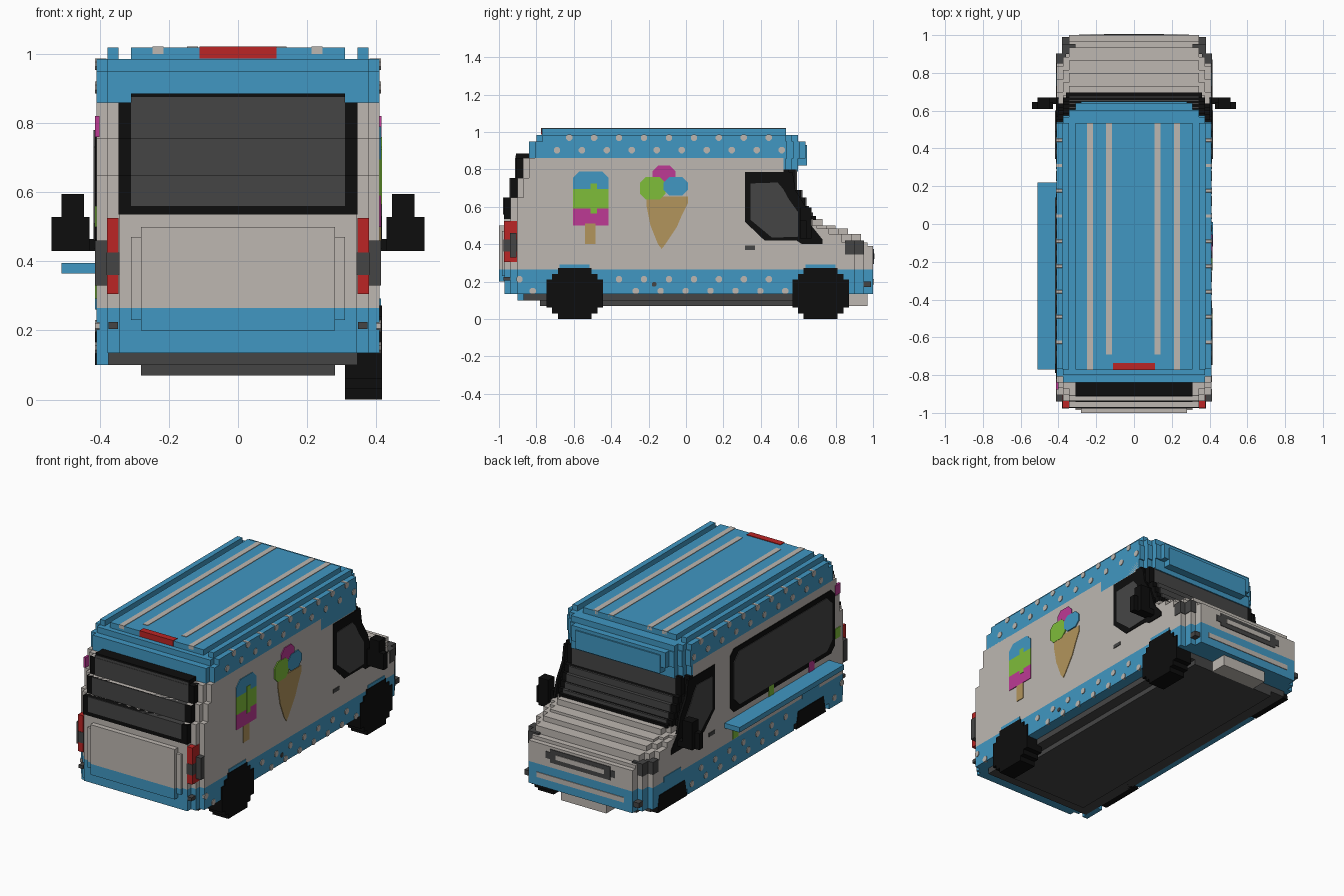
import bpy, bmesh, math

cube = bpy.data.objects.get("Cube")
if cube:
    bpy.data.objects.remove(cube, do_unlink=True)


def material(name, r, g, b):
    m = bpy.data.materials.new(name)
    m.diffuse_color = (r, g, b, 1)
    m.use_nodes = True
    m.node_tree.nodes["Principled BSDF"].inputs["Base Color"].default_value = (r, g, b, 1)
    return m


BLUE = material("sky blue", .052, .31, .54)
WHITE = material("warm white", .51, .475, .44)
DARK = material("dark grey", .06, .06, .06)
BLACK = material("black", .004, .004, .004)
RED = material("red", .5, .018, .018)
GREEN = material("lime green", .21, .51, .042)
PINK = material("magenta", .51, .042, .3)
TAN = material("waffle tan", .45, .3, .107)


def prism(name, pts, axis, a, b, mat):
    """Extrude a 2D outline along an axis, from a to b."""
    place = {"x": lambda p, t: (t, p[0], p[1]),
             "y": lambda p, t: (p[0], t, p[1]),
             "z": lambda p, t: (p[0], p[1], t)}[axis]
    bm = bmesh.new()
    lo = [bm.verts.new(place(p, a)) for p in pts]
    hi = [bm.verts.new(place(p, b)) for p in pts]
    bm.faces.new(lo)
    bm.faces.new(hi)
    n = len(pts)
    for i in range(n):
        j = (i + 1) % n
        bm.faces.new((lo[i], lo[j], hi[j], hi[i]))
    bmesh.ops.recalc_face_normals(bm, faces=bm.faces)
    me = bpy.data.meshes.new(name)
    bm.to_mesh(me)
    bm.free()
    me.materials.append(mat)
    ob = bpy.data.objects.new(name, me)
    bpy.context.collection.objects.link(ob)
    return ob


def box(name, x0, x1, y0, y1, z0, z1, mat):
    return prism(name, [(x0, y0), (x1, y0), (x1, y1), (x0, y1)], "z", z0, z1, mat)


def slab(name, half, y0, y1, z0, z1, mat, back=2, front=2, depth=.033):
    """Horizontal layer whose plan has stair-stepped corners."""
    s = .033
    right = []
    for i in range(back):
        w = half - (back - i) * s
        right += [(w, y0 + i * s), (w, y0 + (i + 1) * s)]
    right += [(half, y0 + back * s), (half, y1 - front * depth)]
    for i in range(front):
        w = half - (i + 1) * s
        right += [(w, y1 - (front - i) * depth), (w, y1 - (front - i - 1) * depth)]
    return prism(name, right + [(-x, y) for x, y in reversed(right)], "z", z0, z1, mat)


def decal(name, pts, mat, side=1, lift=.004):
    """Thin painted plate on a side wall."""
    return prism(name, pts, "x", side * .40, side * (.41 + lift), mat)


def rect(y0, y1, z0, z1):
    return [(y0, z0), (y1, z0), (y1, z1), (y0, z1)]


def chamfered(y0, y1, z0, z1, c):
    return [(y0 + c, z0), (y1 - c, z0), (y1, z0 + c), (y1, z1 - c),
            (y1 - c, z1), (y0 + c, z1), (y0, z1 - c), (y0, z0 + c)]


def stair_disc(cy, cz, r, rows=9):
    """Circle drawn as stacked steps."""
    h = 2 * r / rows
    right = []
    for k in range(rows):
        z = -r + k * h
        w = math.sqrt(r * r - (z + h / 2) ** 2)
        w = math.ceil(w / h) * h
        right += [(w, z), (w, z + h)]
    return ([(cy + y, cz + z) for y, z in right]
            + [(cy - y, cz + z) for y, z in reversed(right)])


# Body layers: z0, z1, back, front
slab("skirt", .41, -.97, 1.0, .135, .265, BLUE, depth=.05)
for z0, z1, y0, y1 in [(.265, .39, -.97, 1.0), (.39, .41, -.97, .97), (.41, .455, -.97, .935),
                       (.455, .485, -.97, .865), (.485, .5, -.97, .8), (.5, .535, -.97, .73)]:
    slab("lower_body", .41, y0, y1, z0, z1, WHITE, depth=.05)
for z0, z1, y0 in [(.535, .65, -.97), (.65, .755, -.935), (.755, .86, -.905)]:
    slab("upper_body", .41, y0, .52, z0, z1, WHITE, 2, 0)
    # Rear window with frame
    box("rear_window_frame", -.345, .345, y0 - .004, y0 + .1, z0, z1, BLACK)
    box("rear_window_glass", -.31, .31, y0 - .008, y0 + .1, max(z0, .56), z1, DARK)
box("rear_window_top", -.31, .31, -.909, -.8, .86, .885, BLACK)
box("rear_window_top_glass", -.31, .31, -.911, -.8, .85, .875, DARK)

# Windshield steps
for z0, z1, y1 in [(.53, .57, .67), (.57, .605, .65), (.605, .65, .635),
                   (.65, .69, .615), (.69, .8, .585)]:
    slab("windshield_frame", .41, .5, y1, z0, z1, BLACK, 0, 1)
    box("windshield_glass", -.345, .345, .5, y1 + .008, z0, z1, DARK)
box("windshield_base", -.36, .36, .6, .695, .53, .55, BLACK)

# Roof
slab("roof_brow", .41, .2, .6, .79, .86, BLUE, 0, 2)
slab("roof_edge", .41, -.84, .64, .857, .95, BLUE, 1, 3)
slab("roof_upper_edge", .41, -.80, .60, .95, .985, BLUE, 1, 2)
slab("roof_top", .31, -.77, .535, .985, 1.018, BLUE, 0, 0)
box("roof_front_panel", -.28, .28, .6, .648, .82, .93, BLUE)
for s in (-1, 1):
    xs = sorted((s * .345, s * .378))
    box("roof_rail", *xs, -.77, .535, .98, 1.018, BLUE)
for x, y0 in [(-.232, -.772), (-.132, -.69), (.125, -.69), (.228, -.772)]:
    box("roof_stripe", x - .016, x + .016, y0, .535, 1.0, 1.021, WHITE)
box("brake_light", -.112, .112, -.774, -.735, .987, 1.022, RED)

# Tailgate
for w, z0, z1, y in [(.31, .23, .47, -.985), (.28, .2, .5, -1.0)]:
    box("tailgate_skirt", -w, w, y, -.9, z0, .265, BLUE)
    box("tailgate", -w, w, y, -.9, .265, z1, WHITE)

# Chassis
box("chassis", -.375, .345, -.87, .87, .1, .14, DARK)
box("chassis_pan", -.28, .28, -.78, .87, .07, .11, DARK)
box("front_plate", -.15, .15, .87, .97, .07, .136, WHITE)

# Nose details
box("grille", -.2, .2, .95, 1.004, .295, .375, DARK)
box("grille_ends", -.23, .23, .95, 1.003, .315, .355, DARK)
box("grille_centre", -.16, .16, .95, 1.007, .322, .35, WHITE)
box("bumper_stripe", -.29, .29, .95, 1.004, .185, .215, WHITE)

# Details on both sides
for s in (-1, 1):
    def sbox(name, a, b, *rest):
        x0, x1 = sorted((s * a, s * b))
        return box(name, x0, x1, *rest)
    # Lights
    sbox("tail_light", .345, .379, -.974, -.9, .305, .525, RED)
    sbox("tail_light_band", .343, .38, -.976, -.9, .36, .425, DARK)
    sbox("tail_light_wrap", .37, .413, -.941, -.905, .33, .46, DARK)
    sbox("rear_reflector", .347, .375, -.975, -.9, .205, .225, DARK)
    sbox("headlight_front", .31, .38, .9, .953, .345, .42, DARK)
    sbox("headlight_side", .36, .413, .85, .903, .345, .42, DARK)
    sbox("fog_light", .345, .38, .95, .99, .17, .2, DARK)
    # Cab window
    decal("cab_window_frame", [(.315, .785), (.57, .785), (.585, .69), (.64, .6), (.67, .5),
                               (.73, .425), (.73, .4), (.62, .4), (.59, .42), (.42, .42),
                               (.315, .52)], BLACK, s)
    decal("cab_window_glass", [(.345, .725), (.49, .73), (.52, .695), (.55, .64), (.6, .57),
                               (.6, .44), (.46, .435), (.345, .53)], DARK, s, .007)
    decal("door_handle", rect(.315, .37, .37, .392), DARK, s)
    # Mirror
    sbox("mirror_arm", .37, .45, .635, .67, .43, .465, BLACK)
    sbox("mirror_foot", .43, .54, .61, .645, .43, .528, BLACK)
    sbox("mirror_head", .445, .51, .61, .67, .43, .595, BLACK)
    # Polka dots
    for k in range(10):
        dots = [(-.69 + .1335 * k, .903)]
        if k < 9:
            dots.append((-.625 + .1335 * k, .967))
        if 2 <= k < 9:
            dots.append((-.625 + .1335 * k, .213))
        if 3 <= k:
            dots.append((-.67 + .1335 * k, .15))
        if k == 0:
            dots += [(-.89, .213), (-.82, .15)]
        for y, z in dots:
            r = .017
            ob = decal("dot", chamfered(y - r, y + r, z - r, z + r, .01), WHITE, s)
            if z > .95:
                for v in ob.data.vertices:
                    v.co.z += .003
                    v.co.x = s * min(max(abs(v.co.x), .41), .414) if abs(v.co.x) > .405 else s * .38
    # Wheel arches
    for y in (-.595, .72):
        decal("wheel_arch", rect(y - .08, y + .08, .26, .292), BLUE, s)

# Right-hand wheels stand proud, the far side is tucked behind the sill
for y in (-.595, .72):
    prism("wheel", stair_disc(y, .136, .136), "x", .31, .416, BLACK)
    prism("tucked_wheel", [(y - .14, .1), (y + .14, .1), (y + .12, .2), (y - .12, .2)],
          "x", -.414, -.31, BLACK)
for y0, y1 in [(-.9, -.77), (-.44, .57)]:
    box("sill", -.41, -.375, y0, y1, .1, .14, BLUE)
decal("fuel_cap", chamfered(-.182, -.158, .173, .197, .006), DARK)

# Ice lolly
decal("lolly_stick", rect(-.54, -.483, .4, .51), TAN)
decal("lolly_bottom", rect(-.605, -.415, .5, .59), PINK)
decal("lolly_middle", rect(-.605, -.415, .59, .695), GREEN)
decal("lolly_top", [(-.605, .695), (-.415, .695), (-.415, .755), (-.45, .79),
                    (-.57, .79), (-.605, .755)], BLUE)
decal("lolly_drip", rect(-.51, -.477, .565, .725), GREEN, lift=.006)

# Ice cream cone
decal("cone", [(-.21, .655), (.01, .655), (.01, .62), (-.02, .56), (-.05, .49), (-.11, .4),
               (-.13, .375), (-.15, .4), (-.19, .5), (-.21, .6)], TAN)
decal("pink_scoop", chamfered(-.18, -.055, .725, .82, .03), PINK, lift=.005)
decal("green_scoop", chamfered(-.245, -.11, .64, .76, .03), GREEN, lift=.006)
decal("blue_scoop", chamfered(-.12, .01, .66, .76, .03), BLUE, lift=.007)

# Serving hatch, shelf and the artwork peeking out beneath
decal("hatch_frame", chamfered(-.82, .17, .43, .81, .035), BLACK, -1)
decal("hatch_glass", chamfered(-.79, .14, .46, .78, .05), DARK, -1, .008)
box("serving_shelf", -.51, -.4, -.77, .22, .365, .395, BLUE)
for y, z, mat in [(.12, .27, GREEN), (-.22, .395, GREEN), (-.6, .395, PINK),
                  (-.85, .76, PINK), (-.85, .5, GREEN)]:
    decal("hatch_artwork", rect(y - .025, y + .025, z, z + .06), mat, -1)
